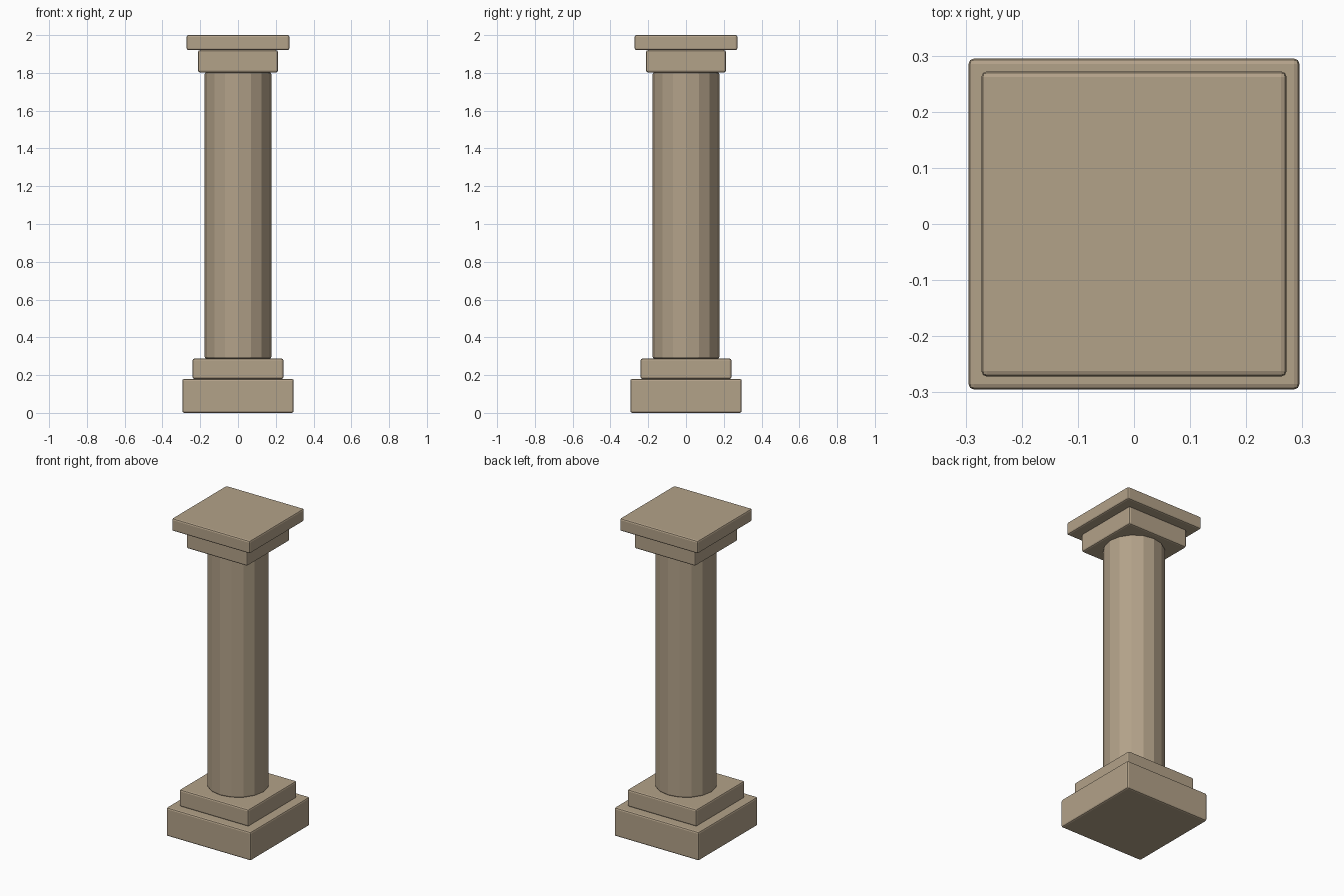
import bpy, math

if "Cube" in bpy.data.objects:
    bpy.data.objects.remove(bpy.data.objects["Cube"])

stone = bpy.data.materials.new("warm_stone")
stone.diffuse_color = (0.45, 0.36, 0.25, 1)
stone.use_nodes = True
stone.node_tree.nodes["Principled BSDF"].inputs["Base Color"].default_value = stone.diffuse_color


def finish(ob, name, bevel):
    ob.name = name
    ob.data.materials.append(stone)
    mod = ob.modifiers.new("soft_edges", 'BEVEL')
    mod.width = bevel
    mod.segments = 2
    mod.limit_method = 'ANGLE'
    mod.angle_limit = math.radians(40)


def block(name, half, z0, z1):
    bpy.ops.mesh.primitive_cube_add(size=1, location=(0, 0, (z0 + z1) / 2))
    ob = bpy.context.object
    ob.scale = (2 * half, 2 * half, z1 - z0)
    bpy.ops.object.transform_apply(location=False, rotation=False, scale=True)
    finish(ob, name, 0.01)


# stepped base
block("plinth", 0.295, 0.0, 0.18)
block("base_step", 0.241, 0.18, 0.287)

# sixteen-sided shaft
bpy.ops.mesh.primitive_cylinder_add(vertices=16, radius=0.177, depth=1.516,
                                    location=(0, 0, 1.045))
finish(bpy.context.object, "shaft", 0.01)

# stepped capital
block("capital_step", 0.212, 1.803, 1.92)
block("top_slab", 0.272, 1.92, 2.0)
